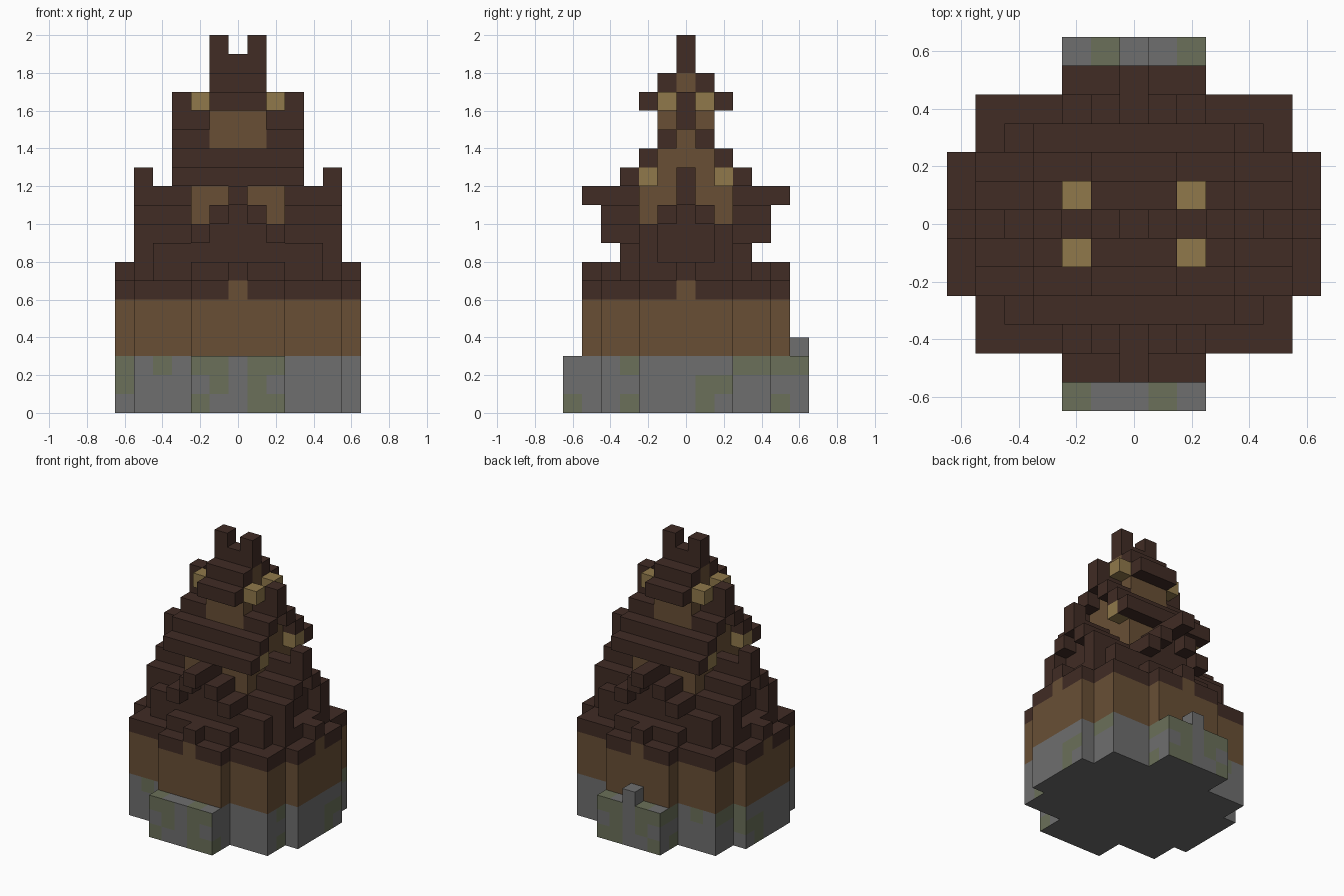
import bpy, bmesh
from mathutils import Vector

cube = bpy.data.objects.get("Cube")
if cube:
    bpy.data.objects.remove(cube, do_unlink=True)

U = 0.1  # edge of one block


def material(name, rgb):
    m = bpy.data.materials.new(name)
    m.use_nodes = True
    m.diffuse_color = (*rgb, 1)
    m.node_tree.nodes["Principled BSDF"].inputs["Base Color"].default_value = (*rgb, 1)
    return m


MATS = {
    "roof": material("dark_brown_shingle", (0.052, 0.025, 0.018)),
    "wood": material("brown_timber", (0.14, 0.078, 0.036)),
    "lamp": material("pale_olive_gold", (0.28, 0.19, 0.07)),
    "stone": material("grey_stone", (0.157, 0.157, 0.157)),
    "moss": material("mossy_stone", (0.145, 0.162, 0.1)),
}
NAMES = list(MATS)
cells = {}  # block position -> (part, colour)


def fill(part, colour, a, b, k):
    """Blocks whose distance from the centre lies in a (x) and b (y), mirrored four ways."""
    for i in range(a[0], a[1] + 1):
        for j in range(b[0], b[1] + 1):
            for z in range(k[0], k[1] + 1):
                for sx in (-1, 1):
                    for sy in (-1, 1):
                        cells[(sx * i, sy * j, z)] = (part, colour)


def footprint(part, colour, k):
    for i, j in ((6, 2), (5, 4), (2, 5)):
        fill(part, colour, (0, i), (0, j), k)


# Stone base with front and back steps, and one loose block behind
footprint("stone_base", "stone", (0, 2))
fill("stone_base", "stone", (0, 2), (6, 6), (0, 2))
cells[(0, 6, 3)] = ("stone_base", "stone")

# Timber walls and the shingled rim with a notch in each side
footprint("lower_walls", "wood", (3, 5))
footprint("roof_rim", "roof", (6, 6))
fill("lower_walls", "wood", (0, 0), (5, 5), (6, 6))
fill("lower_walls", "wood", (6, 6), (0, 0), (6, 6))
fill("roof_rim", "roof", (0, 0), (5, 5), (7, 7))
fill("roof_rim", "roof", (6, 6), (0, 0), (7, 7))

# Lower roof steps
for i, j in ((5, 2), (4, 3), (2, 4)):
    fill("lower_roof", "roof", (0, i), (0, j), (7, 7))
fill("lower_roof", "roof", (0, 4), (0, 3), (8, 8))
fill("lower_roof", "roof", (0, 4), (0, 2), (9, 9))

# Middle walls
fill("middle_walls", "wood", (0, 2), (0, 2), (10, 12))
fill("middle_walls", "wood", (0, 2), (0, 1), (13, 13))
fill("middle_walls", "wood", (0, 2), (0, 0), (14, 14))

# Side gables: stepped slopes, ridge and upright tips
fill("side_gables", "roof", (5, 5), (2, 2), (8, 9))
fill("side_gables", "roof", (3, 5), (1, 1), (10, 10))
fill("side_gables", "roof", (3, 4), (0, 0), (10, 10))
fill("side_gables", "roof", (3, 5), (0, 0), (11, 11))
fill("side_gables", "roof", (5, 5), (0, 0), (12, 12))

# Front and back gables
fill("end_gables", "roof", (2, 2), (3, 4), (9, 9))
fill("end_gables", "roof", (0, 1), (3, 3), (9, 9))
fill("end_gables", "roof", (1, 1), (3, 4), (10, 10))
fill("end_gables", "roof", (0, 0), (3, 3), (10, 10))
fill("end_gables", "roof", (0, 0), (3, 5), (11, 11))

# Middle roof
fill("middle_roof", "roof", (0, 3), (3, 3), (12, 12))
fill("middle_roof", "roof", (0, 3), (2, 2), (13, 13))
fill("middle_roof", "roof", (2, 3), (1, 1), (14, 14))
fill("middle_roof", "roof", (2, 3), (0, 0), (15, 15))
fill("middle_roof", "roof", (3, 3), (0, 0), (16, 16))

# Top storey, its roof and twin tips
fill("upper_walls", "wood", (0, 1), (0, 1), (14, 16))
fill("upper_walls", "wood", (0, 1), (0, 0), (17, 17))
for step in range(3):
    fill("upper_roof", "roof", (0, 1), (2 - step, 2 - step), (16 + step, 16 + step))
fill("upper_roof", "roof", (1, 1), (0, 0), (19, 19))

# Lamps under the eaves
fill("lamps", "lamp", (3, 3), (2, 2), (12, 12))
fill("lamps", "lamp", (2, 2), (1, 1), (16, 16))

# Moss patches: rows from top to bottom, one letter per block
MOSS_ENDS = ("m.m.mm.mm....", "m....m.m.....", "....m..mm....")
MOSS_SIDES = ("...m.....mmmm", ".......mm....", "m..m...m...m.")


def face_colour(cell, colour, d):
    i, j, k = cell
    if colour != "stone" or k > 2 or d.z < 0:
        return colour
    if d.z > 0:
        mossy = i in ((-1, 2) if j > 0 else (-2, 1))
    elif d.y:
        mossy = MOSS_ENDS[2 - k][i + 6] == "m"
    else:
        mossy = MOSS_SIDES[2 - k][j + 6] == "m"
    return "moss" if mossy else colour


AXES = [Vector(v) for v in ((1, 0, 0), (0, 1, 0), (0, 0, 1))]


def build(part):
    bm = bmesh.new()
    for cell, (owner, colour) in cells.items():
        if owner != part:
            continue
        centre = Vector(cell) + Vector((0, 0, 0.5))
        for n in range(3):
            for s in (-1, 1):
                d = AXES[n] * s
                if tuple(int(c) for c in Vector(cell) + d) in cells:
                    continue
                u, v = AXES[(n + 1) % 3] / 2, AXES[(n + 2) % 3] / 2 * s
                mid = centre + d / 2
                corners = (mid - u - v, mid + u - v, mid + u + v, mid - u + v)
                f = bm.faces.new([bm.verts.new(c * U) for c in corners])
                f.material_index = NAMES.index(face_colour(cell, colour, d))
    bmesh.ops.remove_doubles(bm, verts=bm.verts, dist=0.001)
    bmesh.ops.dissolve_limit(bm, angle_limit=0.01, verts=bm.verts, edges=bm.edges,
                             delimit={"MATERIAL"})
    mesh = bpy.data.meshes.new(part)
    bm.to_mesh(mesh)
    bm.free()
    for m in MATS.values():
        mesh.materials.append(m)
    bpy.context.collection.objects.link(bpy.data.objects.new(part, mesh))


for part in sorted({p for p, _ in cells.values()}):
    build(part)
